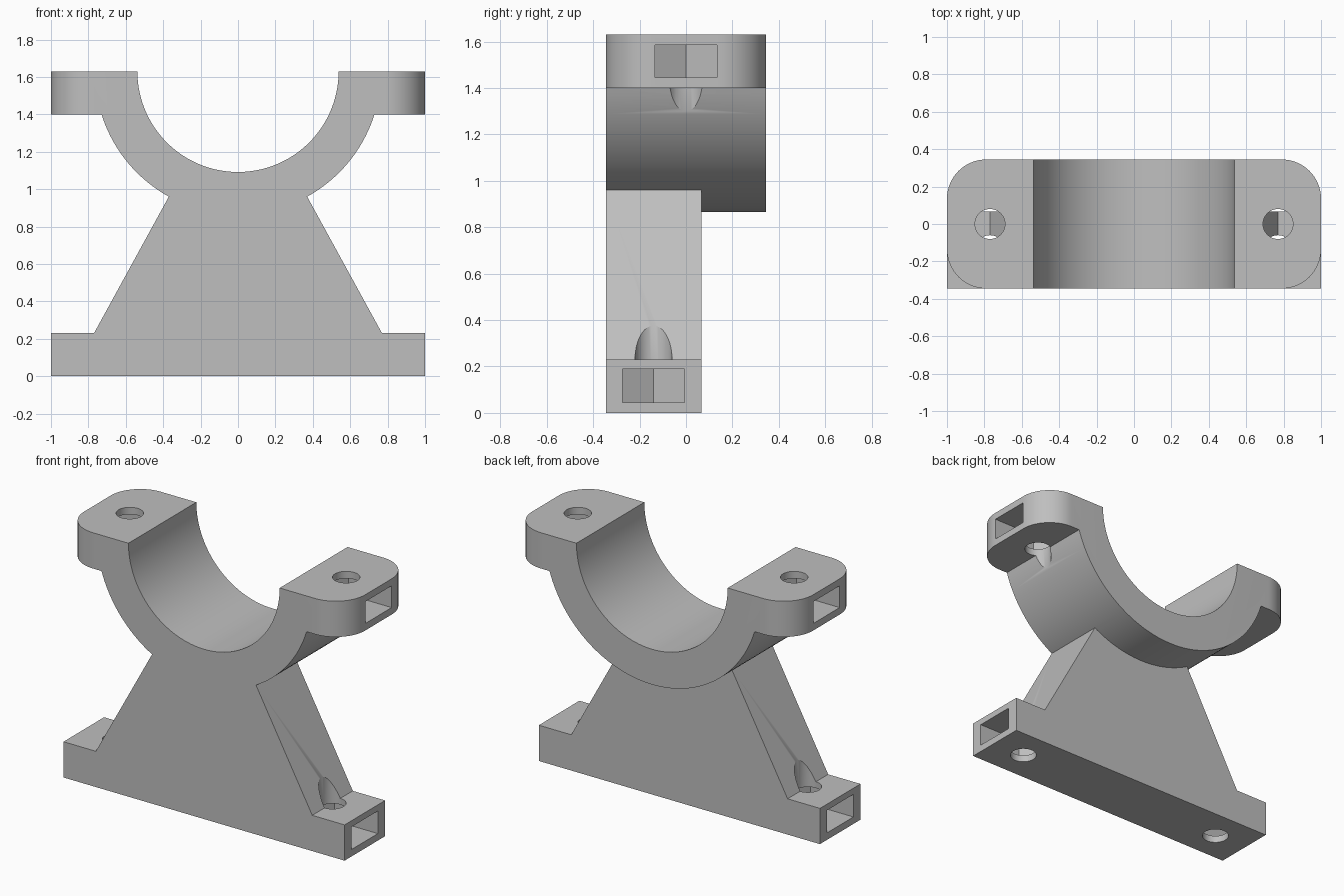
import bpy
import bmesh
from math import sin, cos, pi, asin, radians

cube = bpy.data.objects.get("Cube")
if cube:
    bpy.data.objects.remove(cube, do_unlink=True)

grey = bpy.data.materials.new("light grey")
grey.use_nodes = True
colour = (0.52, 0.52, 0.52, 1)
grey.diffuse_color = colour
grey.node_tree.nodes["Principled BSDF"].inputs["Base Color"].default_value = colour

TOP, EAR_Z, BASE_Z = 1.63, 1.40, 0.23
INNER, OUTER = 0.538, 0.765
FRONT, BACK, LEG_BACK = -0.345, 0.345, 0.067
BOLT_X, BOLT_R = 0.77, 0.08


def prism(name, points, direction):
    """Extrude a closed outline of 3D points along a direction."""
    bm = bmesh.new()
    face = bm.faces.new([bm.verts.new(p) for p in points])
    new = bmesh.ops.extrude_face_region(bm, geom=[face])["geom"]
    verts = [v for v in new if isinstance(v, bmesh.types.BMVert)]
    bmesh.ops.translate(bm, verts=verts, vec=direction)
    bmesh.ops.recalc_face_normals(bm, faces=bm.faces)
    mesh = bpy.data.meshes.new(name)
    bm.to_mesh(mesh)
    bm.free()
    mesh.materials.append(grey)
    obj = bpy.data.objects.new(name, mesh)
    bpy.context.collection.objects.link(obj)
    return obj


def arc(radius, start, end, steps):
    """Points in the XZ plane, with angles measured from straight down."""
    angles = [start + (end - start) * i / steps for i in range(steps + 1)]
    return [(radius * sin(a), TOP - radius * cos(a)) for a in angles]


def boolean(target, tool, operation):
    mod = target.modifiers.new(tool.name, "BOOLEAN")
    mod.operation, mod.solver, mod.object = operation, "EXACT", tool
    bpy.context.view_layer.objects.active = target
    bpy.ops.object.modifier_apply(modifier=mod.name)
    bpy.data.objects.remove(tool, do_unlink=True)


# Saddle: half ring with a flat ear on each side
ear_angle = pi / 2 - asin((TOP - EAR_Z) / OUTER)
outline = [(-1, TOP), (-1, EAR_Z)] + arc(OUTER, -ear_angle, ear_angle, 64)
outline += [(1, EAR_Z), (1, TOP)] + arc(INNER, pi / 2, -pi / 2, 72)
bracket = prism("pipe_saddle_bracket", [(x, FRONT, z) for x, z in outline],
                (0, BACK - FRONT, 0))

# Rounded vertical corners of the ears
bm = bmesh.new()
bm.from_mesh(bracket.data)
corners = [e for e in bm.edges if all(abs(v.co.x) > 0.99 for v in e.verts)
           and abs(e.verts[0].co.z - e.verts[1].co.z) > 0.1]
bmesh.ops.bevel(bm, geom=corners, offset=0.21, segments=16, profile=0.5,
                affect="EDGES")
bm.to_mesh(bracket.data)
bm.free()

# Tapered leg standing on the base bar
half = [(1, 0), (1, BASE_Z), (BOLT_X, BASE_Z), (0.348, 1.0)]
outline = half + [(-x, z) for x, z in reversed(half)]
leg = prism("leg_and_base", [(x, FRONT, z) for x, z in outline],
            (0, LEG_BACK - FRONT, 0))
boolean(bracket, leg, "UNION")

# Bolt holes and side-loaded hexagonal nut slots
for side in (-1, 1):
    for y, low, high, slot_low, slot_high in (
            (0, 1.2, 1.8, 1.445, 1.585), (-0.14, -0.1, 0.6, 0.045, 0.19)):
        x = side * BOLT_X
        ring = [(x + BOLT_R * cos(2 * pi * i / 48),
                 y + BOLT_R * sin(2 * pi * i / 48), low) for i in range(48)]
        boolean(bracket, prism("bolt_cutter", ring, (0, 0, high - low)),
                "DIFFERENCE")
        w = 0.133
        flat = w * 0.577
        slot = [(1.1, -w), (BOLT_X - flat, -w), (BOLT_X - 2 * flat, 0),
                (BOLT_X - flat, w), (1.1, w)]
        boolean(bracket, prism("nut_cutter",
                               [(side * a, y + b, slot_low) for a, b in slot],
                               (0, 0, slot_high - slot_low)), "DIFFERENCE")

# Smooth curves, sharp edges
bpy.ops.object.select_all(action="DESELECT")
bracket.select_set(True)
bpy.context.view_layer.objects.active = bracket
bpy.ops.object.shade_smooth_by_angle(angle=radians(30))
